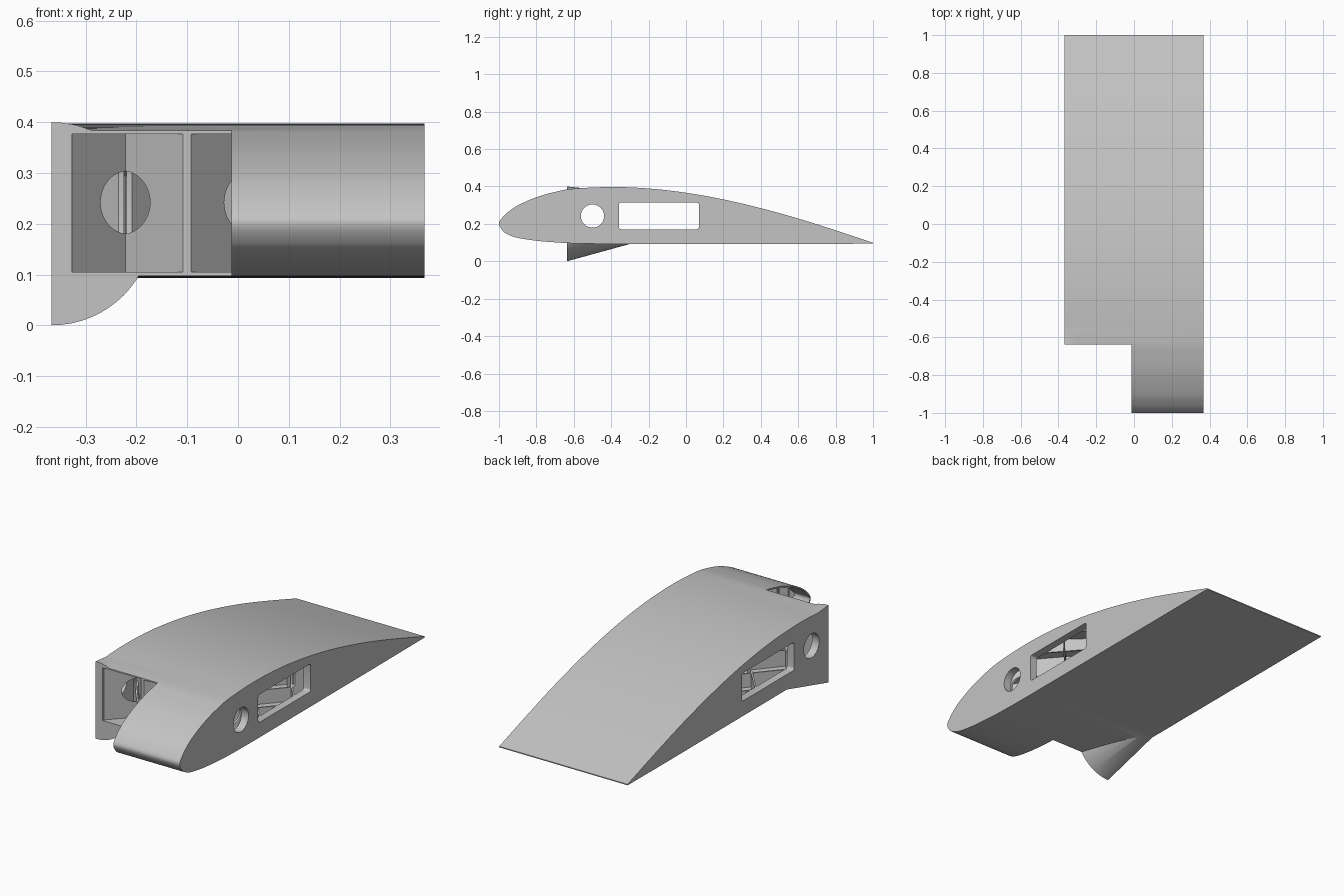
import bpy, bmesh, math
from mathutils import Vector

if "Cube" in bpy.data.objects:
    bpy.data.objects.remove(bpy.data.objects["Cube"])

grey = bpy.data.materials.new("plain grey")
grey.use_nodes = True
COLOUR = (0.55, 0.55, 0.55, 1)
grey.diffuse_color = COLOUR
grey.node_tree.nodes["Principled BSDF"].inputs["Base Color"].default_value = COLOUR

X0, X1 = -0.367, 0.367      # end faces
PLATE = 0.04                # end plate thickness
NOTCH_X, NOTCH_Y = -0.0125, -0.637


def loft(name, ring_a, ring_b):
    """Closed solid between two matching rings."""
    bm = bmesh.new()
    a = [bm.verts.new(p) for p in ring_a]
    b = [bm.verts.new(p) for p in ring_b]
    bm.faces.new(a)
    bm.faces.new(b)
    for i in range(len(a)):
        j = (i + 1) % len(a)
        bm.faces.new((a[i], a[j], b[j], b[i]))
    bmesh.ops.recalc_face_normals(bm, faces=bm.faces)
    mesh = bpy.data.meshes.new(name)
    bm.to_mesh(mesh)
    bm.free()
    mesh.materials.append(grey)
    ob = bpy.data.objects.new(name, mesh)
    bpy.context.collection.objects.link(ob)
    return ob


def prism(name, profile, xa, xb):
    """Extrude a side profile (y, z) across x."""
    return loft(name, [(xa, y, z) for y, z in profile], [(xb, y, z) for y, z in profile])


def boolean(ob, cutter, operation):
    bpy.context.view_layer.objects.active = ob
    mod = ob.modifiers.new("cut", "BOOLEAN")
    mod.operation, mod.object, mod.solver = operation, cutter, "EXACT"
    bpy.ops.object.modifier_apply(modifier=mod.name)


def smooth_path(pts, steps=5):
    out = []
    for i in range(len(pts) - 1):
        p0, p1, p2, p3 = (pts[max(0, min(len(pts) - 1, i + k))] for k in (-1, 0, 1, 2))
        for s in range(steps):
            t = s / steps
            out.append(0.5 * (2 * p1 + (p2 - p0) * t + (2 * p0 - 5 * p1 + 4 * p2 - p3) * t * t
                              + (3 * p1 - p0 - 3 * p2 + p3) * t ** 3))
    return out + [pts[-1]]


def inset(profile, d, y_max):
    """Offset the section inwards and stop short of the trailing edge."""
    out = []
    for i in range(1, len(profile) - 1):
        t = (profile[i + 1] - profile[i - 1]).normalized()
        p = profile[i] + Vector((-t.y, t.x)) * d
        if p.x < y_max:
            out.append(p)
    return out


def box_profile(y0, y1, z0, z1):
    return [(y0, z0), (y1, z0), (y1, z1), (y0, z1)]


# Wing section: (percent chord, percent height)
upper = [(100, .25), (90, 2.8), (80, 5.22), (70, 7.35), (60, 9.15), (50, 10.52), (40, 11.4),
         (30, 11.7), (20, 11.36), (15, 10.69), (10, 9.6), (5, 7.9), (2.5, 6.6), (1, 5.5), (0, 4.2)]
lower = [(1, 2.7), (2.5, 1.9), (5, 1.25), (10, .65), (15, .33), (20, .12), (30, 0),
         (45, 0), (60, 0), (80, 0), (100, .05)]
section = smooth_path([Vector((-1 + c / 50, 0.093 + h * 0.026)) for c, h in upper + lower])

# Cutters
cavity = prism("cavity_cutter", inset(section, 0.007, 0.82), X0 + PLATE, X1 - PLATE)
rib_bounds = prism("rib_bounds", inset(section, 0.004, 0.86), X0 + 0.02, X1 - 0.02)
notch = prism("notch_cutter", box_profile(-1.2, NOTCH_Y, -0.2, 0.6), -0.6, NOTCH_X)
spar = prism("spar_cutter", [(-0.5 + 0.062 * math.cos(a), 0.242 + 0.062 * math.sin(a))
                             for a in (math.tau * k / 48 for k in range(48))], -0.6, 0.6)
slot_pts = []
for k, (y, z) in enumerate(box_profile(-0.346, 0.056, 0.184, 0.302)):
    for s in range(5):
        a = math.pi + (k + s / 4) * math.pi / 2
        slot_pts.append((y + 0.013 * math.cos(a), z + 0.013 * math.sin(a)))
slot = prism("slot_cutter", slot_pts, -0.6, 0.6)


# Tapered half-round fairing on the right end
def half_round(y, z, r):
    return [(X0 + r * math.cos(a), y, z + r * math.sin(a))
            for a in (math.pi * (k / 32 - 0.5) for k in range(33))]


fairing = loft("fairing", half_round(NOTCH_Y, 0.2, 0.2), half_round(0, 0.255, 0.08))

# Hollow wing shell with nose notch, spar hole and slot
shell = prism("wing_shell", section, X0, X1)
boolean(shell, fairing, "UNION")
for cutter in (cavity, notch, spar, slot):
    boolean(shell, cutter, "DIFFERENCE")
parts = [shell]

# Crossing diagonal ribs inside the shell
STEP, SLOPE, HALF = 0.28, 1.15, 0.004
for side, name in ((1, "ribs_rising"), (-1, "ribs_falling")):
    pieces = []
    for k in range(-4, 8):
        y_mid = -0.5 + k * STEP + side * SLOPE * 0.222
        ring = []
        for x, d in ((-0.4, -HALF), (0.4, -HALF), (0.4, HALF), (-0.4, HALF)):
            ring.append((x, y_mid + side * SLOPE * x + d * 1.5))
        pieces.append(loft(name, [(x, y, 0) for x, y in ring], [(x, y, 0.5) for x, y in ring]))
    bm = bmesh.new()
    for piece in pieces:
        bm.from_mesh(piece.data)
    ribs = pieces[0]
    bm.to_mesh(ribs.data)
    bm.free()
    for piece in pieces[1:]:
        bpy.data.objects.remove(piece)
    boolean(ribs, rib_bounds, "INTERSECT")
    for cutter in (notch, spar, slot):
        boolean(ribs, cutter, "DIFFERENCE")
    parts.append(ribs)

for helper in (cavity, rib_bounds, notch, spar, slot, fairing):
    bpy.data.objects.remove(helper)

# Smooth curved skin, crisp edges
for ob in parts:
    bpy.ops.object.select_all(action="DESELECT")
    ob.select_set(True)
    bpy.context.view_layer.objects.active = ob
    bpy.ops.object.shade_smooth_by_angle(angle=math.radians(25))
